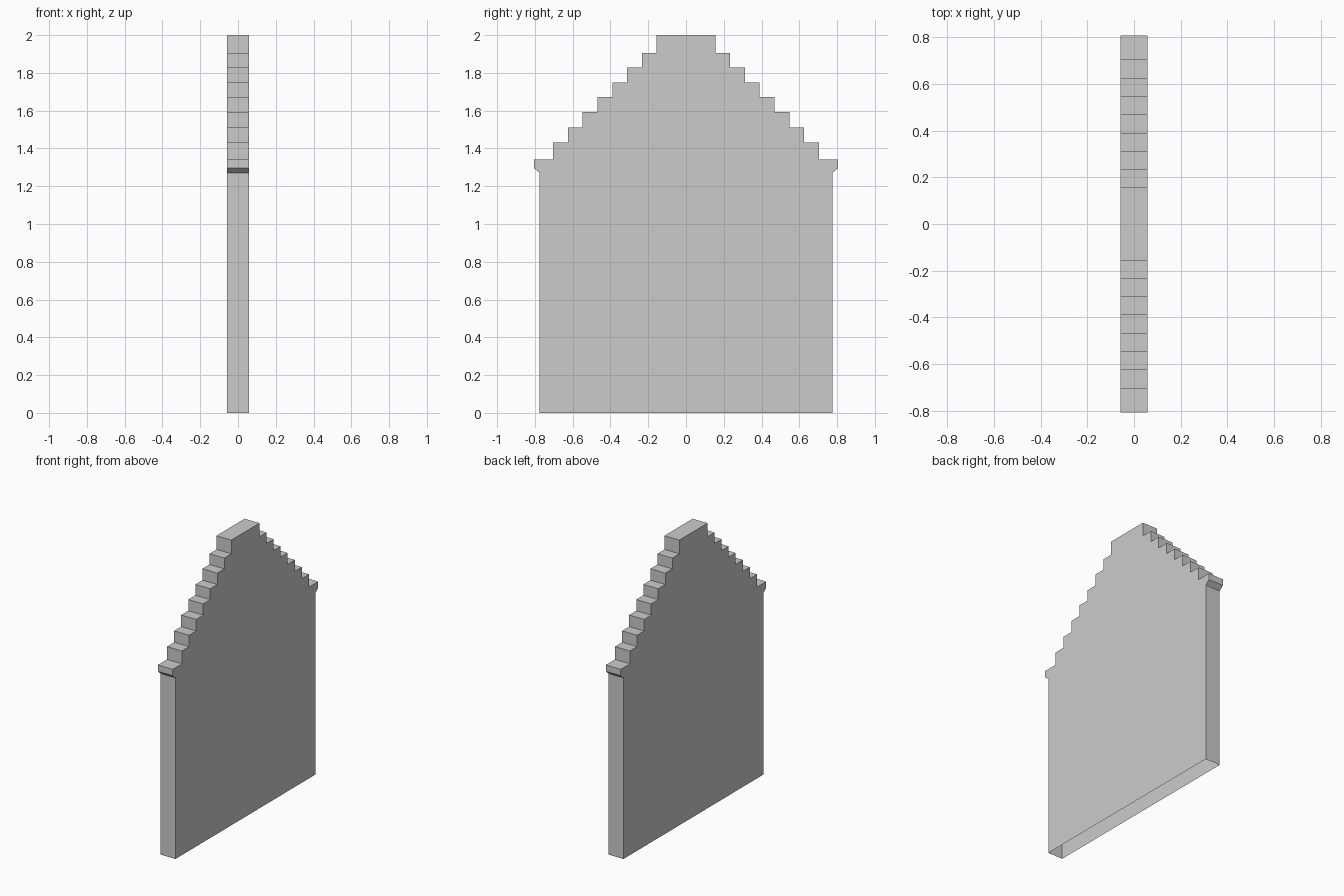
import bpy
import bmesh

if "Cube" in bpy.data.objects:
    bpy.data.objects.remove(bpy.data.objects["Cube"])

HALF_T = 0.0575

# Half outline (y, z): wall foot, corbel, then stepped gable
half = [(0.775, 0.0), (0.775, 1.27), (0.806, 1.297), (0.806, 1.342)]
step_y = [0.704, 0.625, 0.547, 0.468, 0.39, 0.312, 0.234, 0.156]
step_z = [1.342, 1.432, 1.512, 1.593, 1.672, 1.748, 1.828, 1.904, 2.0]
for i, y in enumerate(step_y):
    half += [(y, step_z[i]), (y, step_z[i + 1])]

# Mirror to the full outline
outline = half + [(-y, z) for y, z in reversed(half)]

# Extrude the outline through the wall thickness
bm = bmesh.new()
face = bm.faces.new([bm.verts.new((-HALF_T, y, z)) for y, z in outline])
ext = bmesh.ops.extrude_face_region(bm, geom=[face], use_keep_orig=True)
new_verts = [g for g in ext["geom"] if isinstance(g, bmesh.types.BMVert)]
bmesh.ops.translate(bm, verts=new_verts, vec=(2 * HALF_T, 0, 0))
bmesh.ops.recalc_face_normals(bm, faces=bm.faces)

# The wall is open underneath
bottom = [f for f in bm.faces if all(v.co.z < 0.001 for v in f.verts)]
bmesh.ops.delete(bm, geom=bottom, context='FACES_ONLY')

mesh = bpy.data.meshes.new("stepped_gable_wall")
bm.to_mesh(mesh)
bm.free()
wall = bpy.data.objects.new("stepped_gable_wall", mesh)
bpy.context.collection.objects.link(wall)
